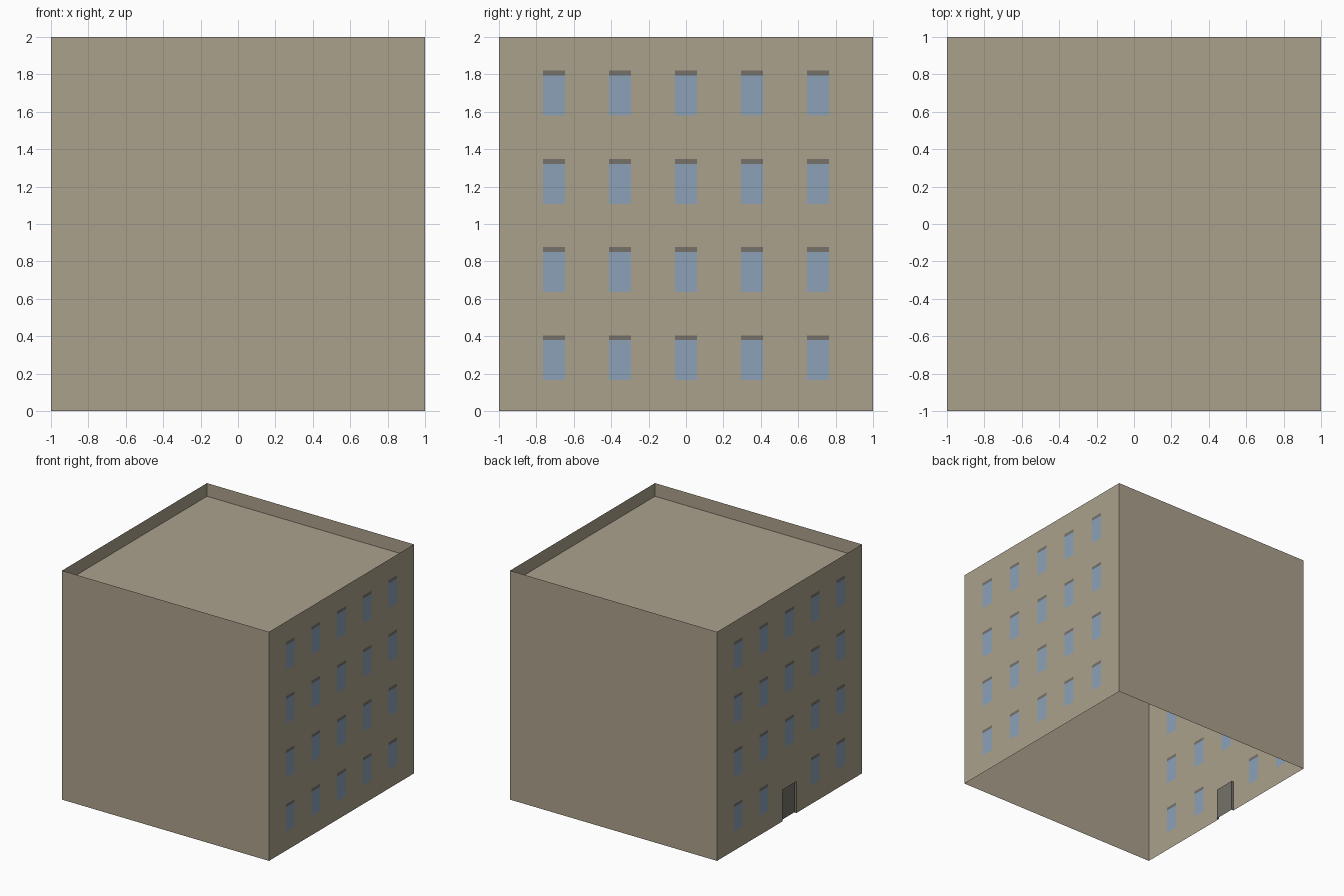
import bpy, bmesh

if "Cube" in bpy.data.objects:
    bpy.data.objects.remove(bpy.data.objects["Cube"])

def material(name, rgb):
    m = bpy.data.materials.new(name)
    m.diffuse_color = (*rgb, 1)
    m.use_nodes = True
    m.node_tree.nodes["Principled BSDF"].inputs["Base Color"].default_value = m.diffuse_color
    return m

MATS = [material("stone", (0.41, 0.355, 0.265)),
        material("window_blue", (0.26, 0.355, 0.475)),
        material("dark_grey", (0.18, 0.167, 0.143))]
STONE, BLUE, DARK = range(3)

def build(name, faces):
    """faces: list of (corner list, material index)"""
    bm = bmesh.new()
    for pts, mat in faces:
        bm.faces.new([bm.verts.new(p) for p in pts]).material_index = mat
    bmesh.ops.remove_doubles(bm, verts=bm.verts, dist=1e-5)
    me = bpy.data.meshes.new(name)
    bm.to_mesh(me)
    bm.free()
    for m in MATS:
        me.materials.append(m)
    ob = bpy.data.objects.new(name, me)
    bpy.context.collection.objects.link(ob)

# Window layout shared by both side walls
COLS = [-0.706 + 0.353 * i for i in range(5)]
ROWS = [0.165 + 0.4715 * i for i in range(4)]
HALF_W, WIN_H, LINTEL = 0.059, 0.24, 0.026
DOOR_W, DOOR_H, DEPTH = 0.095, 0.275, 0.02

def cell_colour(y, z, door):
    """Material of a wall cell by its centre; None is the doorway."""
    if door and abs(y) < DOOR_W and z < DOOR_H:
        return None
    for c in COLS:
        for r in ROWS:
            if door and abs(c) < 0.01 and r == ROWS[0]:
                continue
            if abs(y - c) < HALF_W and r < z < r + WIN_H:
                return DARK if z > r + WIN_H - LINTEL else BLUE
    return STONE

def side_wall(name, x, door):
    ys = [-1, 1] + [c + s * HALF_W for c in COLS for s in (-1, 1)]
    zs = [0, 2] + [r + h for r in ROWS for h in (0, WIN_H - LINTEL, WIN_H)]
    if door:
        ys += [-DOOR_W, DOOR_W]
        zs += [DOOR_H]
    ys.sort()
    zs.sort()
    faces = []
    for y0, y1 in zip(ys, ys[1:]):
        for z0, z1 in zip(zs, zs[1:]):
            mat = cell_colour((y0 + y1) / 2, (z0 + z1) / 2, door)
            if mat is not None:
                pts = [(x, y0, z0), (x, y1, z0), (x, y1, z1), (x, y0, z1)]
                faces.append((pts if x > 0 else pts[::-1], mat))
    build(name, faces)

# Window walls
side_wall("right_wall", 1, False)
side_wall("left_wall", -1, True)

# Plain walls
build("front_wall", [([(-1, -1, 0), (1, -1, 0), (1, -1, 2), (-1, -1, 2)], STONE)])
build("back_wall", [([(1, 1, 0), (-1, 1, 0), (-1, 1, 2), (1, 1, 2)], STONE)])

# Roof sits below the parapet
R = 1.885
build("roof", [([(-1, -1, R), (1, -1, R), (1, 1, R), (-1, 1, R)], STONE)])

# Recessed door with its reveals
a, b, w, h = -1, -1 + DEPTH, DOOR_W, DOOR_H
build("door", [
    ([(b, w, 0), (b, -w, 0), (b, -w, h), (b, w, h)], DARK),
    ([(a, -w, 0), (a, -w, h), (b, -w, h), (b, -w, 0)], DARK),
    ([(a, w, 0), (b, w, 0), (b, w, h), (a, w, h)], DARK),
    ([(a, -w, h), (a, w, h), (b, w, h), (b, -w, h)], DARK)])
